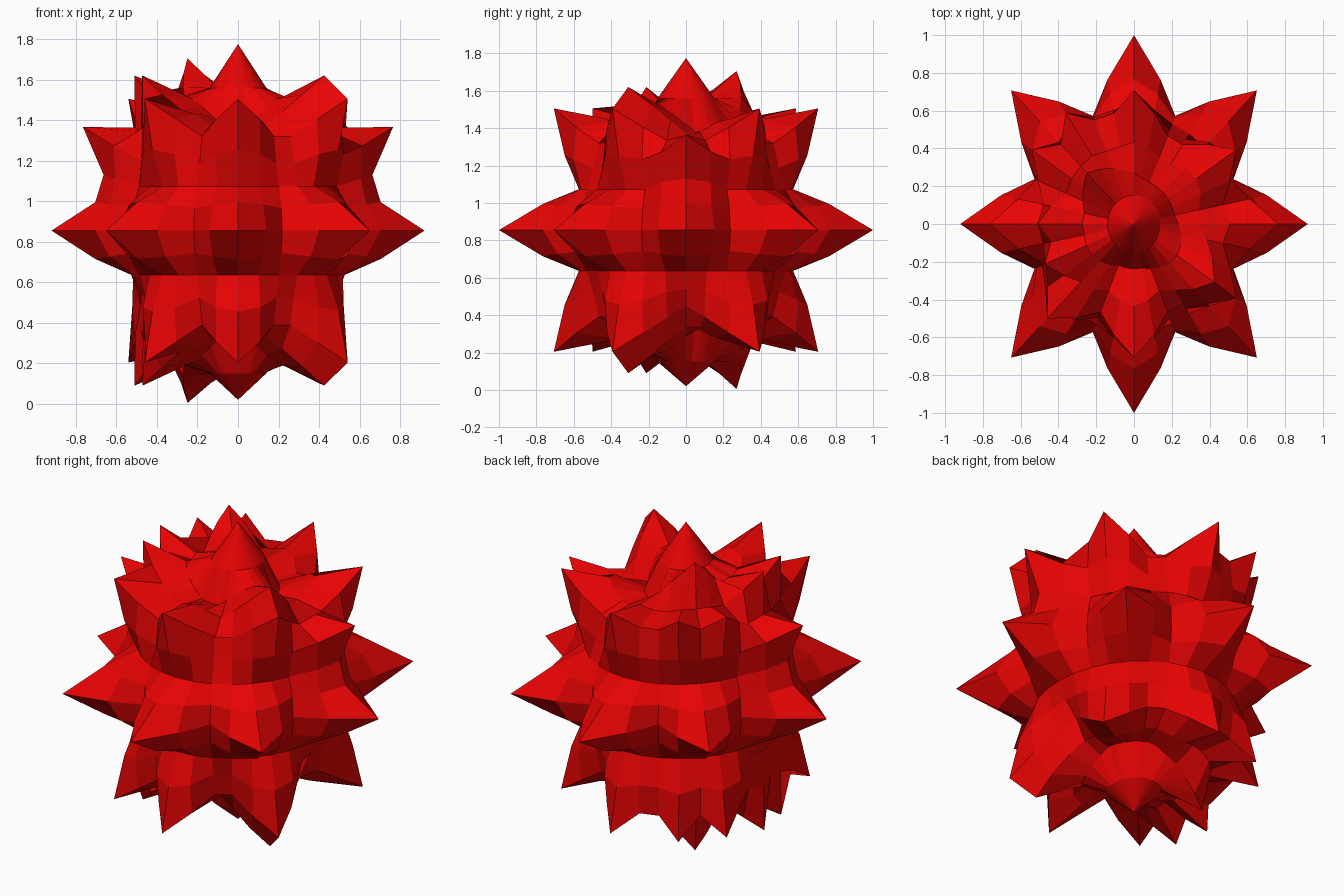
import bpy, bmesh, math
from mathutils import Vector

if "Cube" in bpy.data.objects:
    bpy.data.objects.remove(bpy.data.objects["Cube"])

SEG, HALF = 32, 8                  # 32 segments, 8 latitude steps per hemisphere
STEP = math.pi / 16
SX, SY, SZ, CZ = 0.92, 1.0, 0.92, 0.855


def direction(a, l):
    az, la = a * STEP, l * STEP
    return Vector((math.cos(la) * math.cos(az),
                   math.cos(la) * math.sin(az), math.sin(la)))


# Spike tips as (azimuth step, latitude step); azimuth 0 points to +x
tips = [(a, 0) for a in range(0, SEG, 4)] + [(0, HALF), (0, -HALF)]
paired = [(8, 4), (24, 4), (20, 4), (13, 4), (11, 4), (3, 4), (29, 4),
          (29, 5), (18, 5), (16, 5), (12, 6)]
for a, l in paired:
    tips += [(a, l), (a, -l)]
tips += [(0, 3), (16, 3)]          # low side spikes, upper half only
tip_dirs = [direction(a, l) for a, l in tips]


def radius(d):
    """Radius falls with the angle to the nearest spike tip."""
    steps = min(d.angle(t) for t in tip_dirs) / STEP
    if steps <= 1:
        return 1.0 - 0.22 * steps
    return max(0.62, 0.78 - 0.16 * (steps - 1))


def point(a, l):
    d = direction(a, l)
    r = radius(d)
    return (SX * r * d.x, SY * r * d.y, CZ + SZ * r * d.z)


# Spiky ball: latitude rings joined by quads, closed with fans at the poles
bm = bmesh.new()
rings = [[bm.verts.new(point(a, l)) for a in range(SEG)]
         for l in range(1 - HALF, HALF)]
bottom = bm.verts.new((0, 0, 0.02))
top = bm.verts.new((0, 0, 1.775))
for i in range(SEG):
    j = (i + 1) % SEG
    for lo, hi in zip(rings, rings[1:]):
        bm.faces.new((lo[i], lo[j], hi[j], hi[i]))
    bm.faces.new((bottom, rings[0][j], rings[0][i]))
    bm.faces.new((top, rings[-1][i], rings[-1][j]))
bmesh.ops.recalc_face_normals(bm, faces=bm.faces)

mesh = bpy.data.meshes.new("spiky_ball")
bm.to_mesh(mesh)
bm.free()
ball = bpy.data.objects.new("spiky_ball", mesh)
bpy.context.collection.objects.link(ball)

red = bpy.data.materials.new("bright red")
red.diffuse_color = (0.8, 0.001, 0.001, 1)
red.use_nodes = True
red.node_tree.nodes["Principled BSDF"].inputs["Base Color"].default_value = red.diffuse_color
mesh.materials.append(red)
